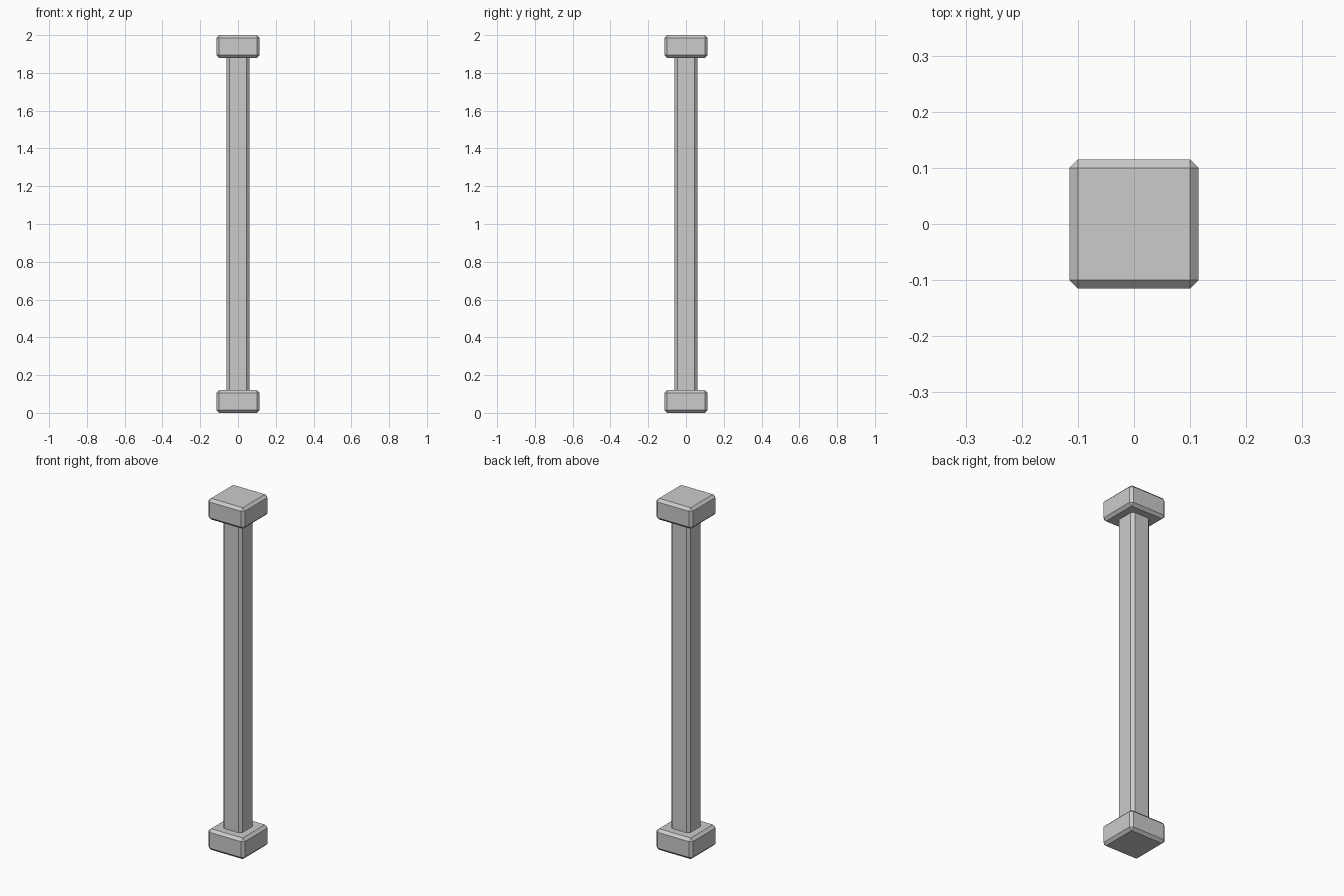
import bpy
import bmesh

default_cube = bpy.data.objects.get("Cube")
if default_cube:
    bpy.data.objects.remove(default_cube, do_unlink=True)

BEVEL = 0.015
CAP_WIDTH, CAP_HEIGHT = 0.23, 0.12
SHAFT_WIDTH = 0.12
HEIGHT = 2.0

grey = bpy.data.materials.new("light_grey")
grey.use_nodes = True
colour = (0.6, 0.6, 0.6, 1)
grey.diffuse_color = colour
grey.node_tree.nodes["Principled BSDF"].inputs["Base Color"].default_value = colour


def chamfered_box(name, width, bottom, top, vertical_only=False):
    """Square block with flat single-segment chamfers."""
    bm = bmesh.new()
    bmesh.ops.create_cube(bm, size=1)
    for v in bm.verts:
        v.co.x *= width
        v.co.y *= width
        v.co.z = top if v.co.z > 0 else bottom
    edges = [e for e in bm.edges
             if not vertical_only or abs(e.verts[0].co.z - e.verts[1].co.z) > BEVEL]
    bmesh.ops.bevel(bm, geom=edges, offset=BEVEL, segments=1,
                    affect='EDGES', clamp_overlap=True)
    mesh = bpy.data.meshes.new(name)
    bm.to_mesh(mesh)
    bm.free()
    mesh.materials.append(grey)
    obj = bpy.data.objects.new(name, mesh)
    bpy.context.collection.objects.link(obj)
    return obj


# Blocks at each end, with the post between them
chamfered_box("base_block", CAP_WIDTH, 0, CAP_HEIGHT)
chamfered_box("top_block", CAP_WIDTH, HEIGHT - CAP_HEIGHT, HEIGHT)
chamfered_box("post", SHAFT_WIDTH, CAP_HEIGHT, HEIGHT - CAP_HEIGHT, vertical_only=True)
